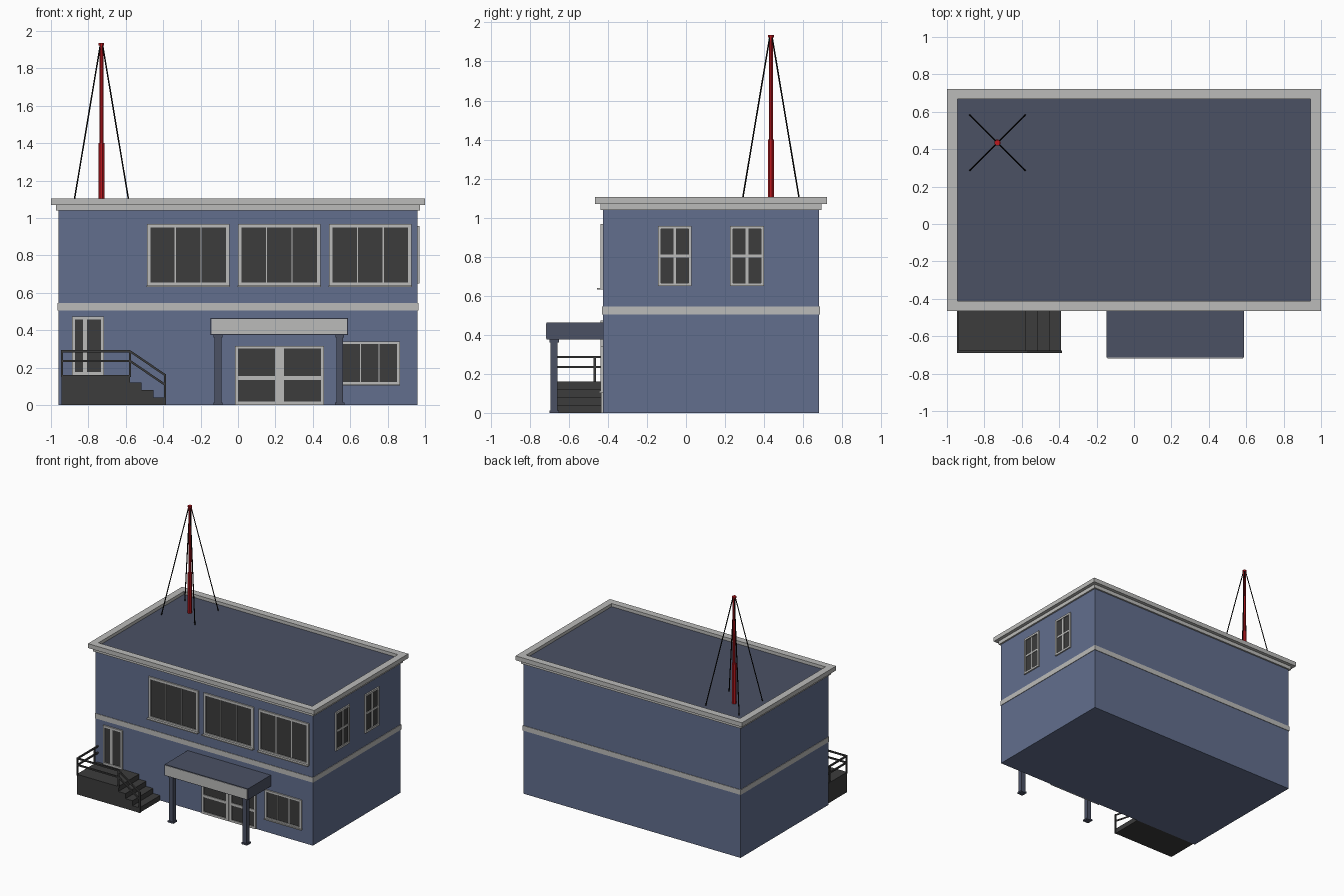
import bpy, bmesh, math
from mathutils import Vector, Matrix

if "Cube" in bpy.data.objects:
    bpy.data.objects.remove(bpy.data.objects["Cube"])


def mat(name, r, g, b):
    m = bpy.data.materials.new(name)
    m.diffuse_color = tuple((c / 255) ** 2.2 for c in (r, g, b)) + (1,)
    m.use_nodes = True
    m.node_tree.nodes["Principled BSDF"].inputs["Base Color"].default_value = m.diffuse_color
    return m


WALL = mat("wall_blue", 98, 110, 140)
ROOF = mat("slate", 76, 82, 100)
TRIM = mat("trim_grey", 186, 186, 184)
DARK = mat("dark_grey", 62, 62, 62)
RED = mat("mast_red", 185, 30, 36)
BLACK = mat("cable_black", 20, 20, 20)

HX, Y0, Y1 = 0.96, -0.426, 0.682     # wall half width, front and back


def finish(name, bm, m):
    bmesh.ops.recalc_face_normals(bm, faces=bm.faces[:])
    me = bpy.data.meshes.new(name)
    bm.to_mesh(me)
    bm.free()
    me.materials.append(m)
    ob = bpy.data.objects.new(name, me)
    bpy.context.collection.objects.link(ob)
    return ob


def boxes(name, m, items):
    """One object from (x0, x1, y0, y1, z0, z1) boxes."""
    bm = bmesh.new()
    for x0, x1, y0, y1, z0, z1 in items:
        c = Vector((x0 + x1, y0 + y1, z0 + z1)) / 2
        s = (abs(x1 - x0), abs(y1 - y0), abs(z1 - z0), 1)
        bmesh.ops.create_cube(bm, size=1, matrix=Matrix.Translation(c) @ Matrix.Diagonal(s))
    return finish(name, bm, m)


def wall_boxes(name, m, side, items):
    """Boxes (u0, u1, z0, z1, d0, d1) laid on a wall, d is distance outwards."""
    if side == "front":
        out = [(u0, u1, Y0 - d0, Y0 - d1, z0, z1) for u0, u1, z0, z1, d0, d1 in items]
    else:
        out = [(HX + d0, HX + d1, u0, u1, z0, z1) for u0, u1, z0, z1, d0, d1 in items]
    return boxes(name, m, out)


def ring(name, m, profile):
    """Sweep a closed (offset, z) profile round the wall rectangle."""
    bm = bmesh.new()
    loops = []
    for sx, sy in ((-1, -1), (1, -1), (1, 1), (-1, 1)):
        loops.append([bm.verts.new((sx * (HX + o), (Y0 - o) if sy < 0 else (Y1 + o), z))
                      for o, z in profile])
    n = len(profile)
    for i in range(4):
        a, b = loops[i], loops[(i + 1) % 4]
        for j in range(n):
            k = (j + 1) % n
            bm.faces.new((a[j], b[j], b[k], a[k]))
    return finish(name, bm, m)


def rods(name, m, segs, r, sides=4):
    bm = bmesh.new()
    for p, q in segs:
        p, q = Vector(p), Vector(q)
        d = q - p
        rot = d.to_track_quat('Z', 'Y').to_matrix().to_4x4()
        bmesh.ops.create_cone(bm, cap_ends=True, segments=sides, radius1=r, radius2=r,
                              depth=d.length, matrix=Matrix.Translation((p + q) / 2) @ rot
                              @ Matrix.Rotation(math.pi / sides, 4, 'Z'))
    return finish(name, bm, m)


def window(name, side, u0, u1, z0, z1, f, splits, cross=None, bar=0.007, sill=0):
    """Glass, frame of width f, upright bars at splits, optional cross bar and sill."""
    wall_boxes(name + "_glass", DARK, side, [(u0 + f / 2, u1 - f / 2, z0 + f / 2, z1 - f / 2, -0.005, 0.003)])
    p = [(u0, u0 + f, z0, z1, -0.005, 0.011), (u1 - f, u1, z0, z1, -0.005, 0.011),
         (u0 + f, u1 - f, z0, z0 + f, -0.005, 0.011), (u0 + f, u1 - f, z1 - f, z1, -0.005, 0.011)]
    p += [(s - bar / 2, s + bar / 2, z0 + f, z1 - f, -0.005, 0.008) for s in splits]
    if cross:
        p.append((u0 + f, u1 - f, cross - bar / 2, cross + bar / 2, -0.005, 0.007))
    if sill:
        p.append((u0 - 0.002, u1 + 0.002, z0 - 0.004, z0 + 0.004, -0.005, sill))
    wall_boxes(name + "_frame", TRIM, side, p)


# Walls, roof deck, floor band and stepped cornice
boxes("walls", WALL, [(-HX, HX, Y0, Y1, 0, 1.06)])
boxes("roof_deck", ROOF, [(-0.955, 0.955, Y0 + 0.005, Y1 - 0.005, 1.05, 1.08)])
ring("floor_band", TRIM, [(-0.01, 0.505), (0.004, 0.505), (0.004, 0.545), (-0.01, 0.545)])
ring("cornice", TRIM, [(-0.01, 1.04), (0.013, 1.04), (0.013, 1.07), (0.04, 1.07),
                       (0.04, 1.105), (-0.015, 1.105), (-0.015, 1.07), (-0.01, 1.07)])

# Upper front windows, lower window, side windows
for i, u in enumerate((-0.487, 0.0, 0.487)):
    w = 0.441
    window(f"upper_window_{i + 1}", "front", u, u + w, 0.636, 0.968, 0.018,
           [u + w * 0.345, u + w * 0.655], sill=0.03)
window("lower_window", "front", 0.541, 0.865, 0.107, 0.34, 0.015, [0.655, 0.754], sill=0.02)
for i, u in enumerate((-0.144, 0.226)):
    window(f"side_window_{i + 1}", "right", u, u + 0.173, 0.65, 0.957, 0.016,
           [u + 0.0865], cross=0.803, bar=0.014)

# Side door at the top of the steps
window("upper_door", "front", -0.888, -0.717, 0.16, 0.472, 0.016, [-0.818], bar=0.022)

# Double entrance door
wall_boxes("entrance_glass", DARK, "front", [(-0.01, 0.455, 0.005, 0.31, -0.005, 0.003)])
door = [(-0.016, 0.46, 0.302, 0.316, -0.005, 0.011)]
for s in (-1, 1):
    c = 0.222
    for a, b in ((0.001, 0.024), (0.222, 0.238)):
        door.append((c + s * a, c + s * b, 0, 0.302, -0.005, 0.009))
    for a, b in ((0, 0.018), (0.134, 0.154)):
        door.append((c + s * 0.024, c + s * 0.222, a, b, -0.005, 0.009))
wall_boxes("entrance_door_frame", TRIM, "front", door)

# Entrance canopy with blank sign panel and two columns
boxes("canopy", ROOF, [(-0.147, 0.588, -0.715, Y0 + 0.005, 0.375, 0.464)])
boxes("sign_panel", TRIM, [(-0.142, 0.583, -0.718, -0.713, 0.38, 0.459)])
cols = []
for x in (-0.107, 0.544):
    for h, z0, z1 in ((0.025, 0, 0.012), (0.018, 0.012, 0.36), (0.024, 0.36, 0.376)):
        cols.append((x - h, x + h, -0.675 - h, -0.675 + h, z0, z1))
boxes("canopy_columns", ROOF, cols)

# Landing and steps from one extruded side profile
XL, XS, XE, YF = -0.945, -0.577, -0.39, -0.685
pts = [(XL, 0), (XL, 0.16), (XS, 0.16)]
tread = (XE - XS) / 3
for i in range(3):
    pts += [(XS + i * tread, 0.12 - 0.04 * i), (XS + (i + 1) * tread, 0.12 - 0.04 * i)]
pts.append((XE, 0))
bm = bmesh.new()
face = bm.faces.new([bm.verts.new((x, YF, z)) for x, z in pts])
ext = bmesh.ops.extrude_face_region(bm, geom=[face])
bmesh.ops.translate(bm, vec=(0, Y0 + 0.003 - YF, 0),
                    verts=[v for v in ext["geom"] if isinstance(v, bmesh.types.BMVert)])
finish("entry_steps", bm, DARK)

# Handrails: left side, front and down the flight
YR, XR = -0.683, -0.94
segs = [((XR, YR, 0.15), (XR, YR, 0.292)), ((XS, YR, 0.15), (XS, YR, 0.292)),
        ((XE, YR, 0), (XE, YR, 0.165)), ((XR, -0.467, 0.15), (XR, -0.467, 0.287))]
for z in (0.287, 0.235):
    segs += [((XR, Y0, z), (XR, YR, z)), ((XR, YR, z), (XS, YR, z)),
             ((XS, YR, z), (XE, YR, z - 0.127))]
rods("handrails", DARK, segs, 0.008)

# Roof mast with four guy cables
MX, MY = -0.73, 0.435
rods("mast_lower", RED, [((MX, MY, 1.07), (MX, MY, 1.4))], 0.017, 8)
rods("mast_upper", RED, [((MX, MY, 1.39), (MX, MY, 1.925))], 0.0105, 8)
rods("mast_cap", RED, [((MX, MY, 1.922), (MX, MY, 1.935))], 0.016, 8)
rods("guy_cables", BLACK, [((MX + 0.006 * a, MY + 0.006 * b, 1.925), (MX + 0.148 * a, MY + 0.148 * b, 1.078))
                           for a in (-1, 1) for b in (-1, 1)], 0.004, 6)
